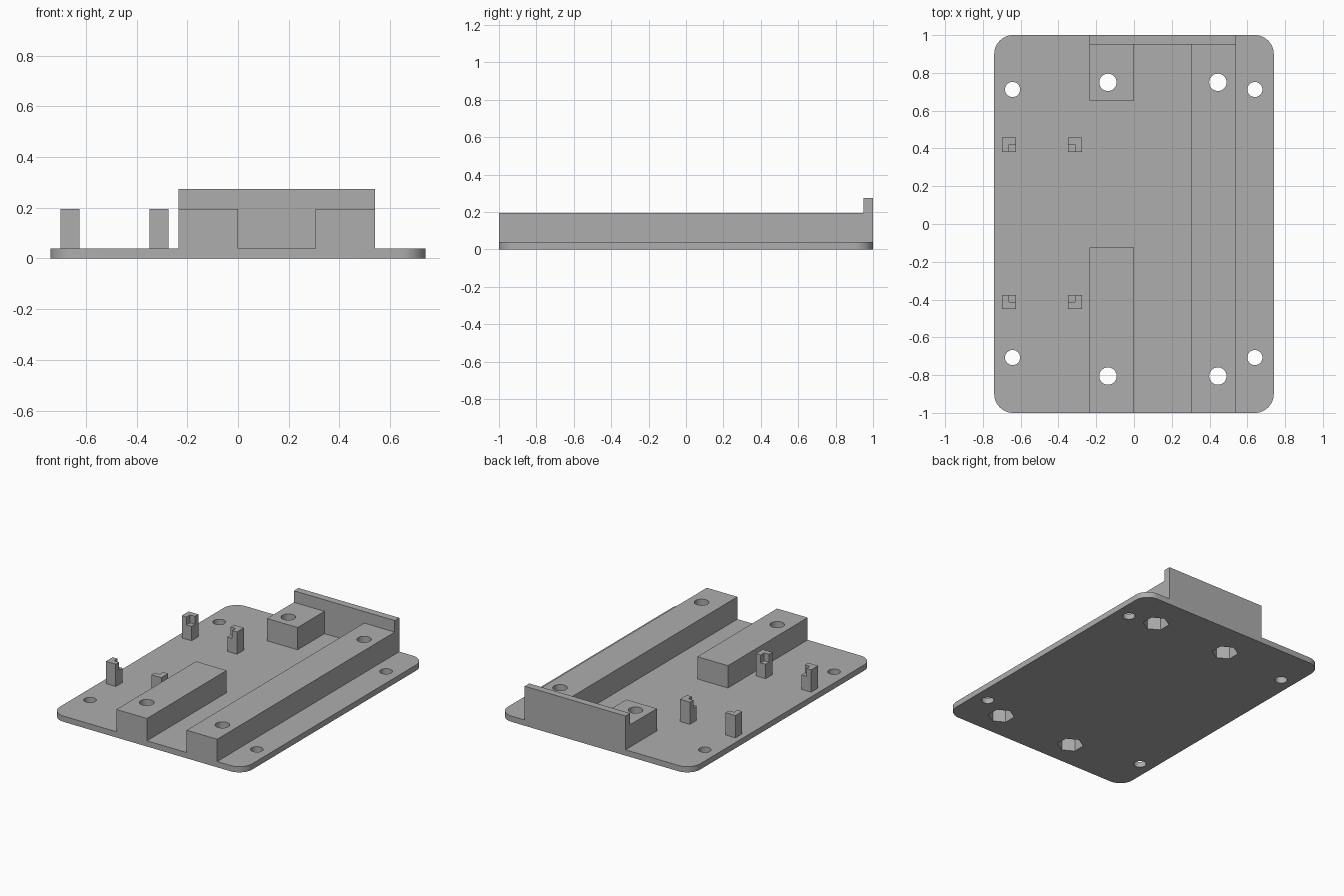
import bpy
import bmesh
from math import cos, sin, pi, radians
from mathutils import Vector

if "Cube" in bpy.data.objects:
    bpy.data.objects.remove(bpy.data.objects["Cube"], do_unlink=True)

PLATE_TOP, RAIL_TOP, WALL_TOP = 0.04, 0.195, 0.275
HALF_X, HALF_Y, CORNER = 0.74, 1.0, 0.1
RAIL_L, RAIL_R = (-0.235, 0.0), (0.305, 0.54)
WALL_Y = 0.95

grey = bpy.data.materials.new("plain grey")
grey.use_nodes = True
COLOR = (0.42, 0.42, 0.42, 1)
grey.diffuse_color = COLOR
grey.node_tree.nodes["Principled BSDF"].inputs["Base Color"].default_value = COLOR


def prism(name, outline, z0, z1):
    """Extrude a counter-clockwise outline from z0 to z1."""
    bm = bmesh.new()
    face = bm.faces.new([bm.verts.new((x, y, z0)) for x, y in outline])
    top = bmesh.ops.extrude_face_region(bm, geom=[face])["geom"]
    verts = [g for g in top if isinstance(g, bmesh.types.BMVert)]
    bmesh.ops.translate(bm, vec=Vector((0, 0, z1 - z0)), verts=verts)
    bmesh.ops.recalc_face_normals(bm, faces=bm.faces)
    mesh = bpy.data.meshes.new(name)
    bm.to_mesh(mesh)
    bm.free()
    mesh.materials.append(grey)
    obj = bpy.data.objects.new(name, mesh)
    bpy.context.collection.objects.link(obj)
    return obj


def block(name, xs, ys, z0, z1):
    (x0, x1), (y0, y1) = xs, ys
    return prism(name, [(x0, y0), (x1, y0), (x1, y1), (x0, y1)], z0, z1)


def ring(x, y, radius, sides):
    """Regular polygon with one corner pointing along y."""
    angles = [pi / 2 + 2 * pi * i / sides for i in range(sides)]
    return [(x + radius * cos(a), y + radius * sin(a)) for a in angles]


def cut(obj, cutters):
    for cutter in cutters:
        cutter.hide_render = True
        mod = obj.modifiers.new("cut", "BOOLEAN")
        mod.operation, mod.solver, mod.object = "DIFFERENCE", "EXACT", cutter
    graph = bpy.context.evaluated_depsgraph_get()
    mesh = bpy.data.meshes.new_from_object(obj.evaluated_get(graph))
    obj.modifiers.clear()
    obj.data = mesh


# Base plate with rounded corners
outline = []
for i, (sx, sy) in enumerate([(1, 1), (-1, 1), (-1, -1), (1, -1)]):
    for step in range(13):
        a = pi / 2 * (i + step / 12)
        outline.append((sx * (HALF_X - CORNER) + CORNER * cos(a),
                        sy * (HALF_Y - CORNER) + CORNER * sin(a)))
plate = prism("base_plate", outline, 0, PLATE_TOP)

# Rails, rear pad and end wall
left_rail = block("short_rail", RAIL_L, (-HALF_Y, -0.125), PLATE_TOP, RAIL_TOP)
pad = block("rear_pad", RAIL_L, (0.655, WALL_Y), PLATE_TOP, RAIL_TOP)
right_rail = block("long_rail", RAIL_R, (-HALF_Y, WALL_Y), PLATE_TOP, RAIL_TOP)
wall = block("end_wall", (RAIL_L[0], RAIL_R[1]), (WALL_Y, HALF_Y), PLATE_TOP, WALL_TOP)

# Corner screw holes
cutters = [prism("hole_cutter", ring(x, y, 0.04, 32), -0.1, 0.4)
           for x in (-0.643, 0.64) for y in (-0.707, 0.712)]
cut(plate, cutters)

# Rail bolt holes with hexagonal nut pockets underneath
for x, y, part in [(-0.138, -0.805, left_rail), (-0.138, 0.75, pad),
                   (0.444, -0.805, right_rail), (0.444, 0.75, right_rail)]:
    pair = [prism("bolt_cutter", ring(x, y, 0.046, 32), -0.1, 0.4),
            prism("nut_cutter", ring(x, y, 0.085, 6), -0.1, 0.13)]
    cut(part, pair)
    cut(plate, pair)
    cutters += pair

# Board posts, each notched on its inward corner
POST, NOTCH = 0.075, 0.037
for side, x, dx in [("right", -0.70, 1), ("left", -0.275, -1)]:
    for end, y, dy in [("back", 0.457, -1), ("front", -0.45, 1)]:
        post = block(f"{end}_{side}_post", sorted((x, x + dx * POST)),
                     sorted((y, y + dy * POST)), PLATE_TOP, RAIL_TOP)
        notch = block("notch_cutter", sorted((x + dx * NOTCH, x + dx * 0.1)),
                      sorted((y + dy * NOTCH, y + dy * 0.1)), 0.14, 0.3)
        cut(post, [notch])
        cutters.append(notch)

for cutter in cutters:
    bpy.data.objects.remove(cutter, do_unlink=True)

# Smooth the round corners and holes, keep the edges sharp
bpy.ops.object.select_all(action="DESELECT")
for obj in (plate, left_rail, pad, right_rail):
    obj.select_set(True)
bpy.context.view_layer.objects.active = plate
bpy.ops.object.shade_smooth_by_angle(angle=radians(30))
